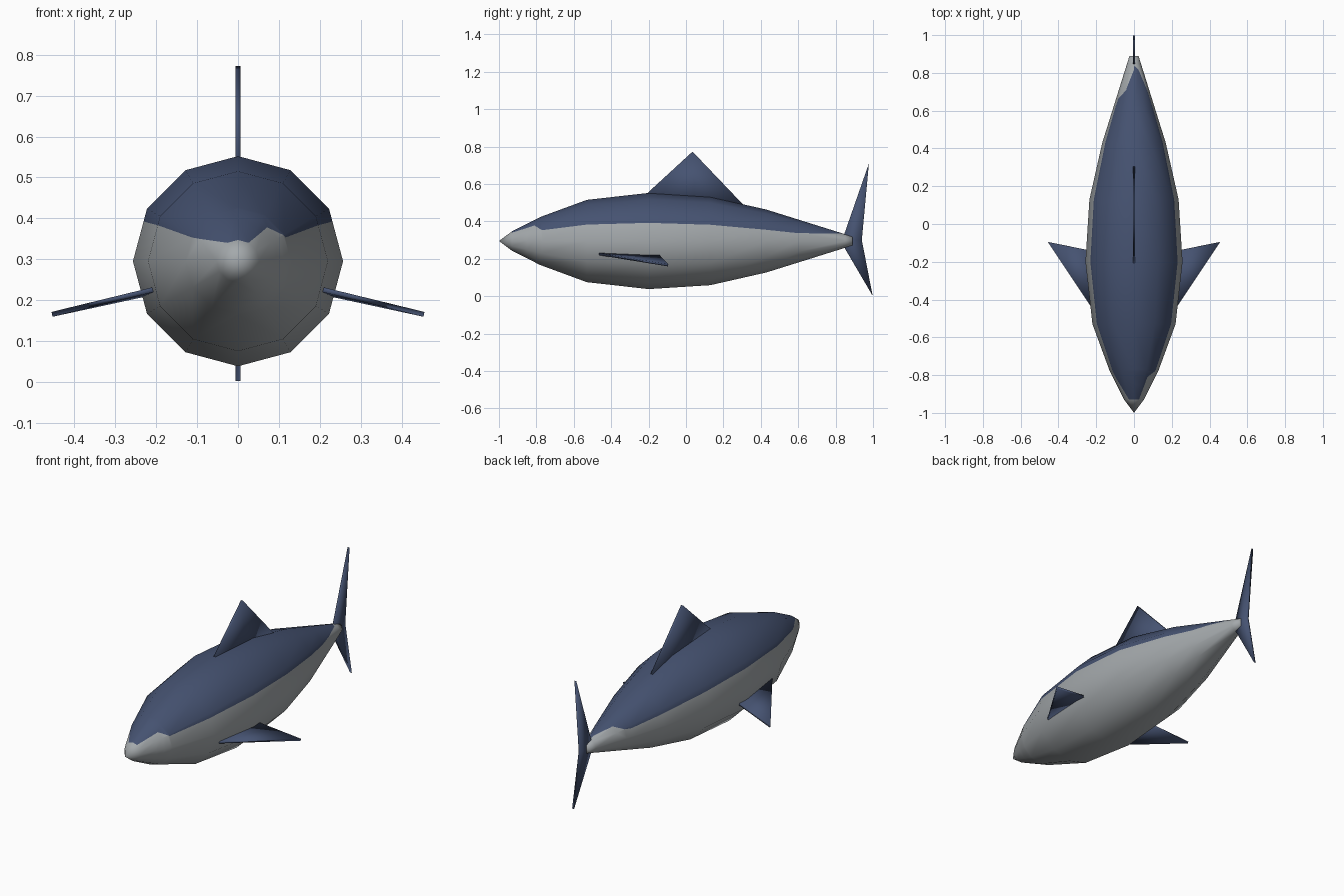
import bpy, bmesh, math
from mathutils import Vector

if "Cube" in bpy.data.objects:
    bpy.data.objects.remove(bpy.data.objects["Cube"])

CZ = 0.295  # height of the body axis


def material(name, rgb):
    m = bpy.data.materials.new(name)
    m.diffuse_color = (*rgb, 1)
    m.use_nodes = True
    m.node_tree.nodes["Principled BSDF"].inputs["Base Color"].default_value = m.diffuse_color
    return m


blue = material("navy_blue", (0.060, 0.085, 0.165))
grey = material("belly_grey", (0.37, 0.395, 0.41))


def finish(name, bm, mats):
    bmesh.ops.recalc_face_normals(bm, faces=bm.faces[:])
    me = bpy.data.meshes.new(name)
    bm.to_mesh(me)
    bm.free()
    for m in mats:
        me.materials.append(m)
    ob = bpy.data.objects.new(name, me)
    bpy.context.collection.objects.link(ob)
    return ob


def slab(name, pts, thick=0.012):
    """Thin plate: flat outline thickened evenly to both sides."""
    pts = [Vector(p) for p in pts]
    n = (pts[1] - pts[0]).cross(pts[2] - pts[0]).normalized() * thick / 2
    bm = bmesh.new()
    a = [bm.verts.new(p + n) for p in pts]
    b = [bm.verts.new(p - n) for p in pts]
    bm.faces.new(a)
    bm.faces.new(b[::-1])
    for i in range(len(pts)):
        j = (i + 1) % len(pts)
        bm.faces.new((a[j], a[i], b[i], b[j]))
    ob = finish(name, bm, [blue])
    ob.data.shade_smooth()
    return ob


# Body: twelve-sided rings along y, as (y, radius)
stations = [(-0.93, 0.052), (-0.78, 0.128), (-0.53, 0.22), (-0.2, 0.257),
            (0.13, 0.236), (0.43, 0.168), (0.89, 0.024)]
bm = bmesh.new()
rings = []
for y, r in stations:
    rings.append([bm.verts.new((r * math.cos(k * math.pi / 6), y,
                                CZ + r * math.sin(k * math.pi / 6))) for k in range(12)])
nose = bm.verts.new((0, -1, CZ))
for k in range(12):
    j = (k + 1) % 12
    bm.faces.new((nose, rings[0][k], rings[0][j]))
    for p, q in zip(rings, rings[1:]):
        bm.faces.new((p[k], q[k], q[j], p[j]))
bm.faces.new(rings[-1])

# Colour border on each side, as (y, z)
shared = [(-0.53, 0.383), (-0.2, 0.392), (0.13, 0.382), (0.43, 0.355)]
borders = {
    1: [(-0.93, 0.34), (-0.85, 0.365), (-0.81, 0.378), (-0.77, 0.353)] + shared
       + [(0.6, 0.337), (0.85, 0.335)],
    -1: [(-0.93, 0.34), (-0.78, 0.353)] + shared
        + [(0.62, 0.335), (0.66, 0.34), (0.71, 0.364), (0.85, 0.335)],
}


def cut(faces, co, no):
    geom = set(faces)
    for f in faces:
        geom.update(f.edges)
        geom.update(f.verts)
    bmesh.ops.bisect_plane(bm, geom=list(geom), dist=1e-5, plane_co=co, plane_no=no)


def side_faces(side, y0=-9, y1=9):
    return [f for f in bm.faces if f.calc_center_median().x * side > 1e-4
            and y0 < f.calc_center_median().y < y1]


for side, line in borders.items():
    for y, z in line:
        cut(side_faces(side), (0, y, z), (0, 1, 0))
    for (y0, z0), (y1, z1) in zip(line, line[1:]):
        cut(side_faces(side, y0, y1), (0, y0, z0), (0, z0 - z1, y1 - y0))
        for f in side_faces(side, y0, y1):
            c = f.calc_center_median()
            f.material_index = int(c.z > z0 + (z1 - z0) * (c.y - y0) / (y1 - y0))
body = finish("body", bm, [grey, blue])
body.data.shade_smooth()

# Fins
slab("dorsal_fin", [(0, -0.21, 0.548), (0, 0.035, 0.773), (0, 0.31, 0.485), (0, 0.05, 0.45)])
slab("tail_fin", [(0, 0.835, 0.30), (0, 0.978, 0.71), (0, 0.94, 0.30),
                  (0, 0.998, 0.002), (0, 0.838, 0.275)])
for s, label in ((1, "right"), (-1, "left")):
    slab(label + "_side_fin", [(s * 0.205, -0.47, 0.226), (s * 0.455, -0.095, 0.165),
                               (s * 0.21, -0.145, 0.218)])
